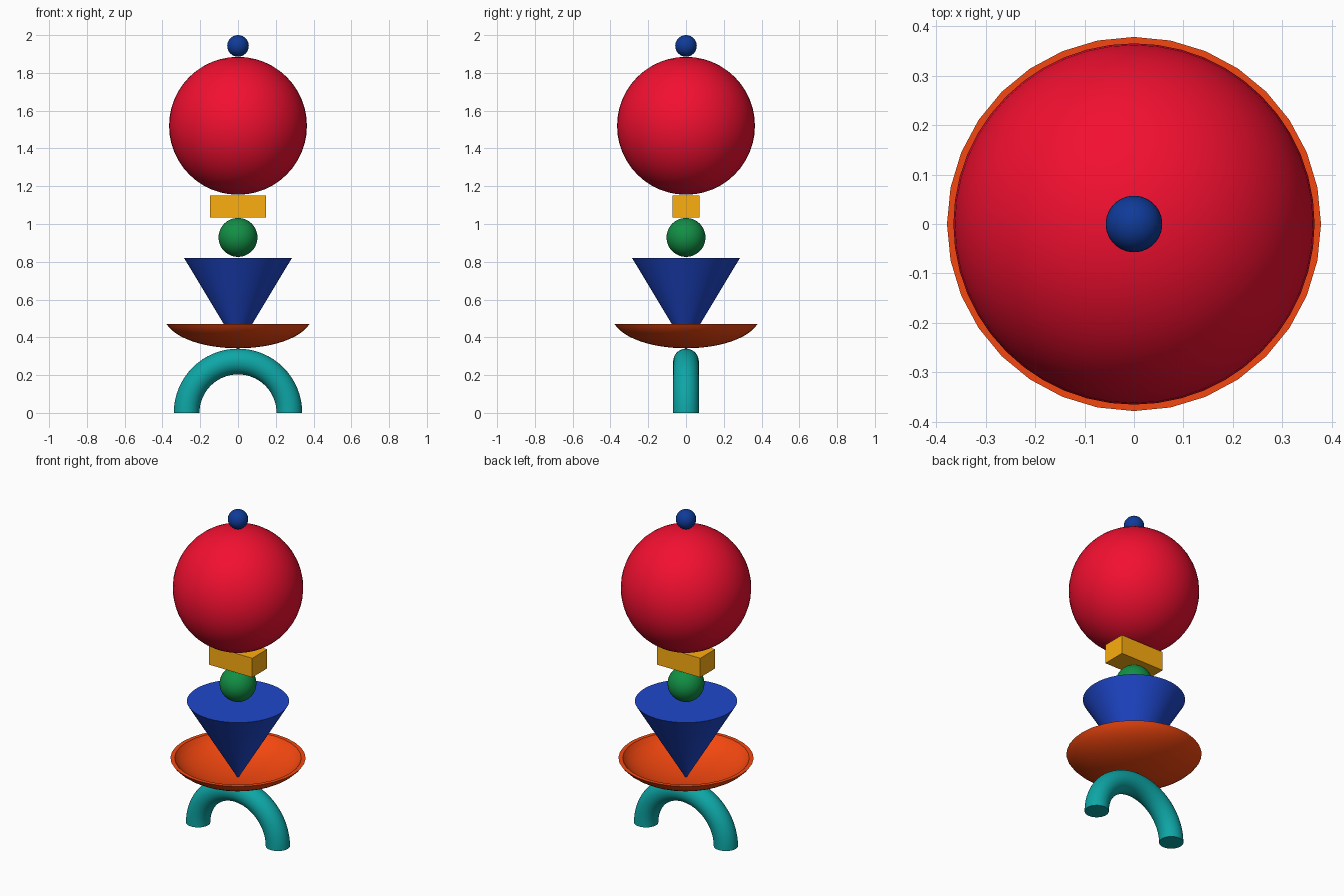
import bpy, bmesh
from math import pi, sin, cos, radians
from mathutils import Matrix

if "Cube" in bpy.data.objects:
    bpy.data.objects.remove(bpy.data.objects["Cube"])


def linear(c):
    return c / 12.92 if c <= 0.04045 else ((c + 0.055) / 1.055) ** 2.4


def finish(bm, name, color, smooth=True):
    bmesh.ops.recalc_face_normals(bm, faces=bm.faces)
    mesh = bpy.data.meshes.new(name)
    bm.to_mesh(mesh)
    bm.free()
    obj = bpy.data.objects.new(name, mesh)
    bpy.context.collection.objects.link(obj)
    mat = bpy.data.materials.new(name + "_paint")
    mat.diffuse_color = (*map(linear, color), 1)
    mat.use_nodes = True
    mat.node_tree.nodes["Principled BSDF"].inputs["Base Color"].default_value = mat.diffuse_color
    mesh.materials.append(mat)
    if smooth:
        bpy.ops.object.select_all(action='DESELECT')
        obj.select_set(True)
        bpy.context.view_layer.objects.active = obj
        bpy.ops.object.shade_smooth_by_angle(angle=radians(40))
    return obj


def ball(name, z, r, color):
    bm = bmesh.new()
    bmesh.ops.create_uvsphere(bm, u_segments=48, v_segments=24, radius=r,
                              matrix=Matrix.Translation((0, 0, z)))
    finish(bm, name, color)


def bowl_profile(radius, z_low, z_high, sweep=radians(75), steps=12):
    """Flattened arc from the bottom centre out to the rim."""
    pts = []
    for i in range(steps + 1):
        t = sweep * i / steps
        pts.append((radius * sin(t) / sin(sweep),
                    z_low + (z_high - z_low) * (1 - cos(t)) / (1 - cos(sweep))))
    return pts


# Arch: half ring standing on its two capped ends
bm = bmesh.new()
bmesh.ops.create_circle(bm, cap_ends=True, segments=32, radius=0.068,
                        matrix=Matrix.Translation((0.272, 0, 0)))
start = bm.faces[:]
ring = list(start[0].edges)
copy = bmesh.ops.duplicate(bm, geom=start + ring + list(start[0].verts))
bmesh.ops.rotate(bm, verts=[g for g in copy["geom"] if isinstance(g, bmesh.types.BMVert)],
                 cent=(0, 0, 0), matrix=Matrix.Rotation(pi, 3, 'Y'))
bmesh.ops.spin(bm, geom=ring, cent=(0, 0, 0), axis=(0, -1, 0), angle=pi, steps=32)
bmesh.ops.remove_doubles(bm, verts=bm.verts, dist=1e-5)
finish(bm, "arch", (0.055, 0.65, 0.65))

# Dish: thin shallow bowl, lathed from an outer and an inner arc
bm = bmesh.new()
profile = bowl_profile(0.378, 0.342, 0.470) + bowl_profile(0.354, 0.354, 0.470)[::-1]
verts = [bm.verts.new((x, 0, z)) for x, z in profile]
edges = [bm.edges.new(p) for p in zip(verts, verts[1:])]
bmesh.ops.spin(bm, geom=verts + edges, cent=(0, 0, 0), axis=(0, 0, 1),
               angle=2 * pi, steps=32)
bmesh.ops.remove_doubles(bm, verts=bm.verts, dist=1e-5)
finish(bm, "dish", (0.96, 0.28, 0.06))

# Cone: point down in the dish (tiny flat tip keeps the shading clean)
bm = bmesh.new()
z0, z1 = 0.347, 0.821
bmesh.ops.create_cone(bm, cap_ends=True, segments=48, radius1=0.001, radius2=0.286,
                      depth=z1 - z0, matrix=Matrix.Translation((0, 0, (z0 + z1) / 2)))
finish(bm, "cone", (0.12, 0.28, 0.8))

# Block
bm = bmesh.new()
bmesh.ops.create_cube(bm, size=1, matrix=Matrix.Translation((0, 0, 1.093))
                      @ Matrix.Diagonal((0.296, 0.145, 0.118, 1)))
finish(bm, "block", (0.99, 0.68, 0.06), smooth=False)

# Balls
ball("small_ball", 0.929, 0.103, (0.07, 0.56, 0.27))
ball("large_ball", 1.520, 0.365, (0.95, 0.06, 0.19))
ball("top_ball", 1.943, 0.057, (0.06, 0.23, 0.6))
